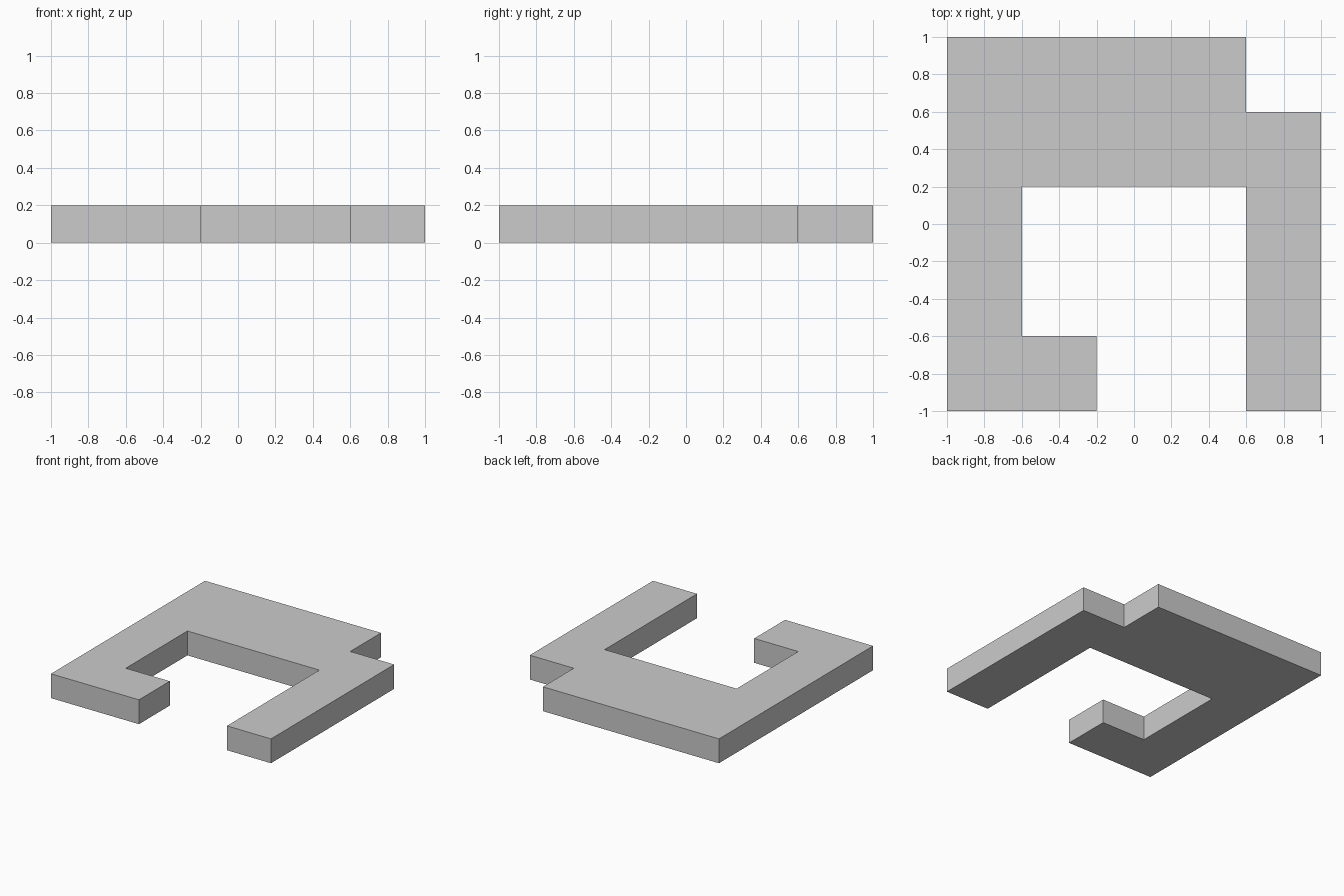
import bpy
import bmesh

if "Cube" in bpy.data.objects:
    bpy.data.objects.remove(bpy.data.objects["Cube"])

THICKNESS = 0.2

# Outline of the plate seen from above, counter-clockwise
OUTLINE = [
    (-1.0, -1.0), (-0.2, -1.0), (-0.2, -0.6), (-0.6, -0.6),  # hooked left arm
    (-0.6, 0.2), (0.6, 0.2),                                 # inner opening
    (0.6, -1.0), (1.0, -1.0),                                # straight right arm
    (1.0, 0.6), (0.6, 0.6), (0.6, 1.0), (-1.0, 1.0),         # notched back corner
]


def extruded_plate(name, outline, height):
    bm = bmesh.new()
    base = bm.faces.new([bm.verts.new((x, y, 0)) for x, y in outline])
    top = bmesh.ops.extrude_face_region(bm, geom=[base], use_keep_orig=True)
    verts = [g for g in top["geom"] if isinstance(g, bmesh.types.BMVert)]
    bmesh.ops.translate(bm, verts=verts, vec=(0, 0, height))
    bmesh.ops.recalc_face_normals(bm, faces=bm.faces)
    mesh = bpy.data.meshes.new(name)
    bm.to_mesh(mesh)
    bm.free()
    obj = bpy.data.objects.new(name, mesh)
    bpy.context.collection.objects.link(obj)
    return obj


# Flat hooked plate
extruded_plate("hooked_plate", OUTLINE, THICKNESS)
